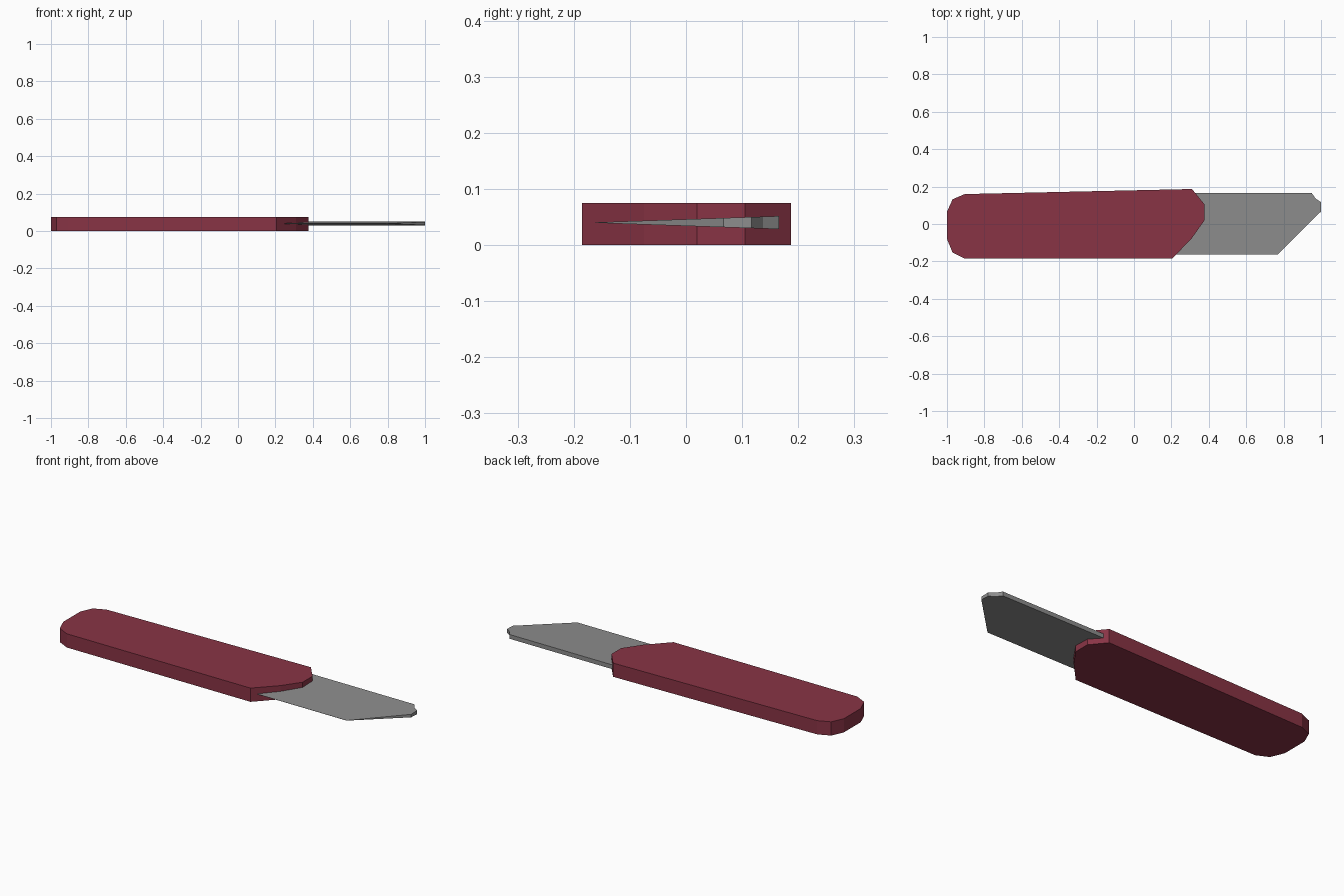
import bpy, bmesh

if "Cube" in bpy.data.objects:
    bpy.data.objects.remove(bpy.data.objects["Cube"])


def material(name, rgb):
    m = bpy.data.materials.new(name)
    m.diffuse_color = (*rgb, 1)
    m.use_nodes = True
    m.node_tree.nodes["Principled BSDF"].inputs["Base Color"].default_value = m.diffuse_color
    return m


def plate(name, outline, bottom, top, mat):
    """Closed plate from a top-view outline; bottom and top give z as a function of y."""
    bm = bmesh.new()
    low = [bm.verts.new((x, y, bottom(y))) for x, y in outline]
    high = [bm.verts.new((x, y, top(y))) for x, y in outline]
    bm.faces.new(low)
    bm.faces.new(high)
    n = len(outline)
    for i in range(n):
        j = (i + 1) % n
        bm.faces.new((low[i], low[j], high[j], high[i]))
    bmesh.ops.recalc_face_normals(bm, faces=bm.faces)
    mesh = bpy.data.meshes.new(name)
    bm.to_mesh(mesh)
    bm.free()
    mesh.materials.append(mat)
    obj = bpy.data.objects.new(name, mesh)
    bpy.context.collection.objects.link(obj)
    return obj


red = material("dark red", (0.25, 0.034, 0.06))
steel = material("steel grey", (0.27, 0.27, 0.27))

# Handle: flat slab with chamfered butt and angled nose
handle_outline = [
    (-1.0, -0.08), (-0.97, -0.153), (-0.905, -0.185), (0.205, -0.185),
    (0.31, -0.075), (0.377, 0.02), (0.377, 0.105), (0.31, 0.187),
    (-0.905, 0.16), (-0.97, 0.132), (-1.0, 0.065),
]
plate("handle", handle_outline, lambda y: 0.0, lambda y: 0.075, red)

# Blade: wedge section, sharp along -y and thick along the spine
blade_outline = [
    (0.1, -0.162), (0.77, -0.162), (1.0, 0.067), (1.0, 0.117),
    (0.97, 0.137), (0.95, 0.166), (0.1, 0.166),
]


def half_thickness(y):
    return 0.0004 + 0.0112 * (y + 0.162) / 0.328


plate("blade", blade_outline,
      lambda y: 0.04 - half_thickness(y),
      lambda y: 0.04 + half_thickness(y), steel)
